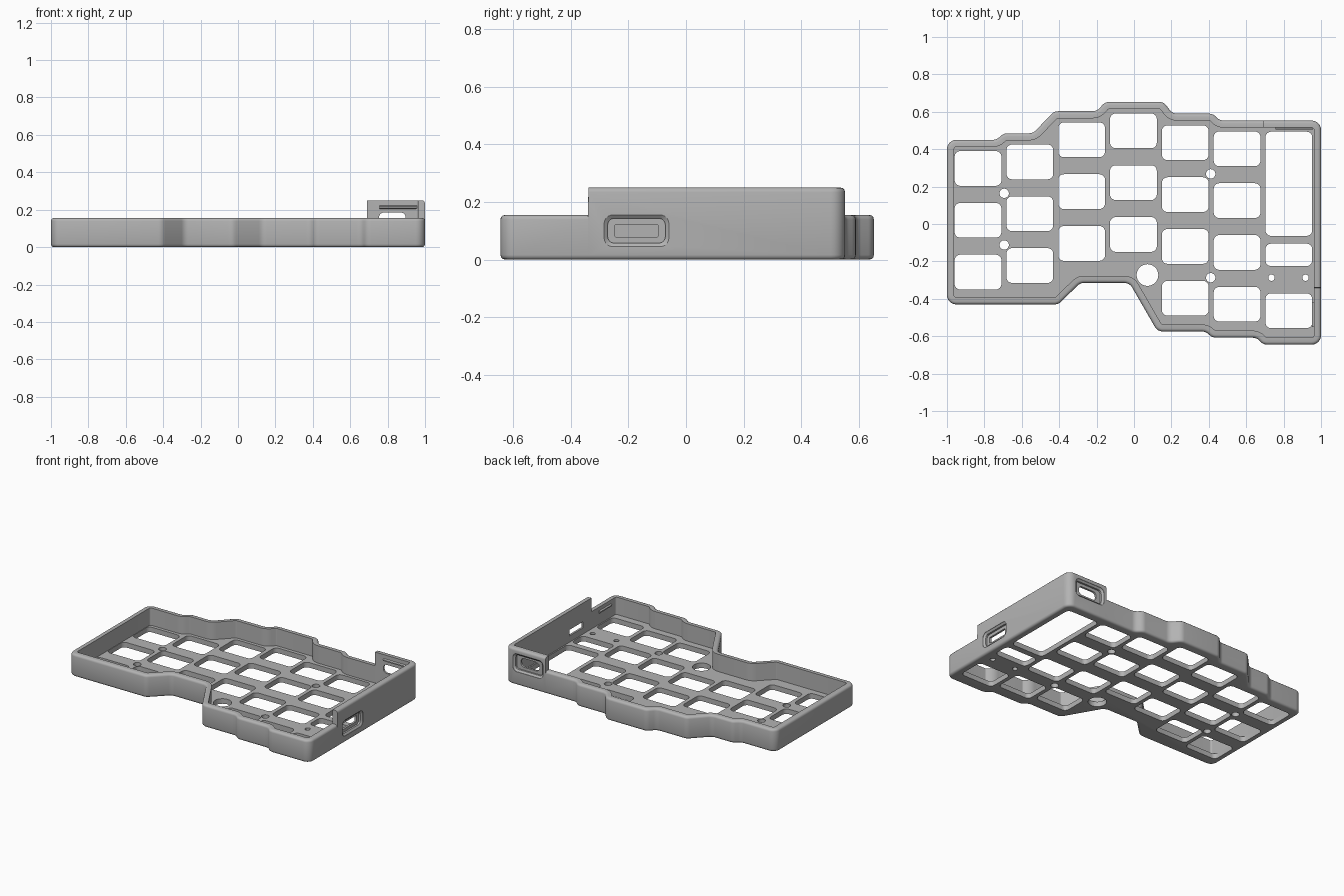
import bpy, bmesh, math
from mathutils import Vector, Matrix

cube = bpy.data.objects.get("Cube")
if cube:
    bpy.data.objects.remove(cube, do_unlink=True)

LOW, HIGH, FLOOR, WALL, EDGE = 0.155, 0.25, 0.035, 0.038, 0.016
STEP_X, STEP_Y = 0.69, -0.34

grey = bpy.data.materials.new("case_grey")
grey.use_nodes = True
grey.diffuse_color = (0.45, 0.45, 0.45, 1)
grey.node_tree.nodes["Principled BSDF"].inputs["Base Color"].default_value = (0.45, 0.45, 0.45, 1)


def rounded(points, radius, inset=0.0, steps=6):
    """Inset a counter-clockwise outline and round its corners."""
    pts = [Vector(p) for p in points]
    out = []
    for i, p in enumerate(pts):
        a = (p - pts[i - 1]).normalized()
        b = (pts[(i + 1) % len(pts)] - p).normalized()
        na, nb = Vector((-a.y, a.x)), Vector((-b.y, b.x))
        corner = p + (na + nb) * inset / (1 + na.dot(nb))
        turn = math.atan2(a.x * b.y - a.y * b.x, a.dot(b))
        if abs(turn) < 0.01:
            out += [corner - a * 0.001, corner + a * 0.001]
            continue
        side = math.copysign(1, turn)
        r = radius - side * inset
        reach = r * math.tan(abs(turn) / 2)
        centre = corner - a * reach + na * side * r
        spoke = -na * side * r
        out += [centre + Matrix.Rotation(turn * k / steps, 2) @ spoke for k in range(steps + 1)]
    return out


def rect(cx, cy, w, h, r):
    x, y = w / 2, h / 2
    return rounded([(cx - x, cy - y), (cx + x, cy - y), (cx + x, cy + y), (cx - x, cy + y)], r)


def disc(cx, cy, r, n=32):
    return [Vector((cx + r * math.cos(k * math.tau / n), cy + r * math.sin(k * math.tau / n)))
            for k in range(n)]


def loft(bm, rings):
    """Join matching rings of 3D points into a closed solid."""
    rows = [[bm.verts.new(p) for p in ring] for ring in rings]
    n = len(rows[0])
    for lo, hi in zip(rows, rows[1:]):
        for i in range(n):
            j = (i + 1) % n
            bm.faces.new((lo[i], lo[j], hi[j], hi[i]))
    bm.faces.new(rows[0][::-1])
    bm.faces.new(rows[-1])


def make_object(name, bm):
    bmesh.ops.recalc_face_normals(bm, faces=bm.faces)
    mesh = bpy.data.meshes.new(name)
    bm.to_mesh(mesh)
    bm.free()
    mesh.materials.append(grey)
    obj = bpy.data.objects.new(name, mesh)
    bpy.context.collection.objects.link(obj)
    return obj


# Tray: stepped outline swept up the outside, over the rim and down to the floor
outline = [(-1, -0.43), (-0.405, -0.43), (-0.287, -0.315), (-0.024, -0.315), (0.126, -0.575),
           (0.383, -0.575), (0.42, -0.608), (0.657, -0.608), (0.69, -0.645), (1, -0.645),
           (1, STEP_Y), (1, 0.553), (STEP_X, 0.553), (0.46, 0.553), (0.42, 0.59),
           (0.206, 0.59), (0.158, 0.653), (-0.153, 0.653), (-0.2, 0.603), (-0.426, 0.603),
           (-0.54, 0.485), (-0.695, 0.485), (-0.737, 0.45), (-1, 0.45)]
base = rounded(outline, 0.05)
rim = [HIGH if p.x > STEP_X and p.y > STEP_Y else LOW for p in base]


def tray_ring(inset, rise, from_rim):
    ring = rounded(outline, 0.05, inset)
    return [(p.x, p.y, top + rise if from_rim else rise) for p, top in zip(ring, rim)]


curve = [(EDGE * (1 - math.sin(k * math.pi / 6)), EDGE * (1 - math.cos(k * math.pi / 6)))
         for k in range(4)]
rings = [tray_ring(d, z, False) for d, z in curve]
rings += [tray_ring(d, -z, True) for d, z in reversed(curve)]
rings += [tray_ring(WALL, 0, True), tray_ring(WALL, FLOOR, False)]
bm = bmesh.new()
loft(bm, rings)
tray = make_object("case_tray", bm)

# Floor openings: key columns, tall opening, small opening and screw holes
PITCH, KEY_W, KEY_H = 0.277, 0.25, 0.186
columns = [(0.297, 3), (0.332, 3), (0.45, 3), (0.498, 3), (0.434, 4), (0.402, 4)]
shapes = [rect(-0.834 + PITCH * c, top - PITCH * row, KEY_W, KEY_H, 0.03)
          for c, (top, rows) in enumerate(columns) for row in range(rows)]
shapes += [rect(0.828, 0.215, KEY_W, 0.557, 0.03),
           rect(0.828, -0.165, KEY_W, 0.12, 0.03),
           rect(0.828, -0.464, KEY_W, KEY_H, 0.03)]
shapes += [disc(x, y, 0.025) for x, y in
           [(-0.694, 0.164), (-0.694, -0.112), (0.41, 0.268), (0.41, -0.287)]]
shapes += [disc(0.072, -0.273, 0.058), disc(0.735, -0.287, 0.017), disc(0.917, -0.287, 0.017)]
bm = bmesh.new()
for shape in shapes:
    loft(bm, [[(p.x, p.y, z) for p in shape] for z in (-0.05, FLOOR + 0.03)])


# Cable ports: chamfered outer recess narrowing to a slot through the wall
def port(bm, place, outer, slot, slot_r):
    w, h = outer
    layers = [(w, h, 0.03, -0.02), (w, h, 0.03, 0.002), (w - 0.025, h - 0.025, 0.022, 0.012),
              (w - 0.025, h - 0.025, 0.022, 0.024), (*slot, slot_r, 0.024), (*slot, slot_r, 0.07)]
    loft(bm, [[place(p.x, p.y, depth) for p in rect(0, 0, lw, lh, r)]
              for lw, lh, r, depth in layers])


port(bm, lambda u, v, d: (1 - d, -0.172 + u, 0.1 + v), (0.225, 0.11), (0.152, 0.042), 0.004)
port(bm, lambda u, v, d: (0.825 + u, 0.553 - d, 0.155 + v), (0.23, 0.125), (0.142, 0.06), 0.026)
cutter = make_object("opening_cutter", bm)
cutter.hide_render = True

cut = tray.modifiers.new("openings", "BOOLEAN")
cut.operation, cut.object, cut.solver = "DIFFERENCE", cutter, "EXACT"
cut.use_self = True
bpy.context.view_layer.objects.active = tray
bpy.ops.object.modifier_apply(modifier=cut.name)
bpy.data.objects.remove(cutter, do_unlink=True)


# Snap ledges: small wedges on the inside of the back and right walls
def ledge(name, start, end, inward):
    bm = bmesh.new()
    section = [(-0.005, -0.012), (0.009, -0.004), (0.009, 0.004), (-0.005, 0.012)]
    loft(bm, [[Vector(e) + Vector(inward) * d + Vector((0, 0, z)) for d, z in section]
              for e in (start, end)])
    return make_object(name, bm)


ledge("back_ledge", (0.757, 0.553 - WALL, 0.214), (0.958, 0.553 - WALL, 0.214), (0, -1, 0))
ledge("right_ledge", (1 - WALL, -0.55, 0.12), (1 - WALL, -0.42, 0.12), (-1, 0, 0))

bpy.ops.object.select_all(action="DESELECT")
tray.select_set(True)
bpy.ops.object.shade_smooth_by_angle(angle=math.radians(35))
